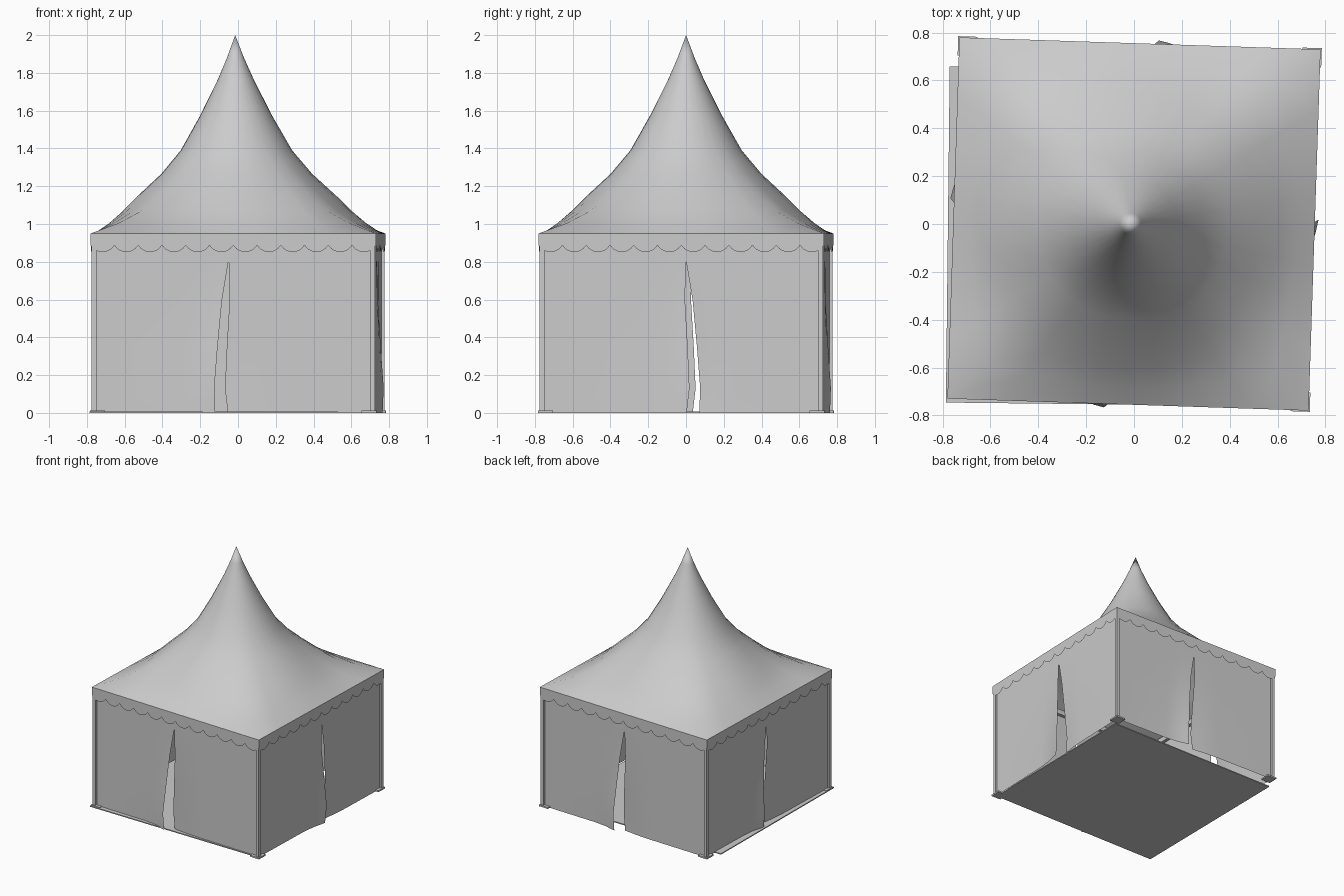
import bpy, math
from mathutils import Matrix, Vector

if "Cube" in bpy.data.objects:
    bpy.data.objects.remove(bpy.data.objects["Cube"], do_unlink=True)

canvas = bpy.data.materials.new("grey_canvas")
canvas.use_nodes = True
grey = (0.6, 0.6, 0.6, 1)
canvas.diffuse_color = grey
canvas.node_tree.nodes["Principled BSDF"].inputs["Base Color"].default_value = grey

TURN = Matrix.Rotation(math.radians(-1.9), 4, "Z")  # whole tent stands slightly turned
EAVE, WALL, EAVE_Z = 0.755, 0.735, 0.95


def make(name, verts, faces, matrix=TURN, smooth=True):
    mesh = bpy.data.meshes.new(name)
    mesh.from_pydata([matrix @ Vector(v) for v in verts], [], faces)
    mesh.materials.append(canvas)
    ob = bpy.data.objects.new(name, mesh)
    bpy.context.collection.objects.link(ob)
    if smooth:
        bpy.ops.object.select_all(action="DESELECT")
        ob.select_set(True)
        bpy.context.view_layer.objects.active = ob
        bpy.ops.object.shade_smooth_by_angle(angle=math.radians(35))
    return ob


def grid_faces(rows, cols, start=0):
    return [(start + r * cols + c, start + r * cols + c + 1,
             start + (r + 1) * cols + c + 1, start + (r + 1) * cols + c)
            for r in range(rows - 1) for c in range(cols - 1)]


def box(name, center, size, matrix=TURN):
    verts = [[center[i] + size[i] / 2 * s[i] for i in range(3)]
             for s in [(x, y, z) for z in (-1, 1) for x, y in ((-1, -1), (1, -1), (1, 1), (-1, 1))]]
    faces = [(3, 2, 1, 0), (4, 5, 6, 7)] + [(i, (i + 1) % 4, (i + 1) % 4 + 4, i + 4) for i in range(4)]
    return make(name, verts, faces, matrix, smooth=False)


# Peaked roof: square at the eave, blending to a round spire (radius, height, squareness)
profile = [(EAVE, EAVE_Z, 1), (0.68, 1.005, 0.65), (0.61, 1.065, 0.38), (0.53, 1.145, 0.2),
           (0.40, 1.265, 0.08), (0.295, 1.39, 0.03), (0.19, 1.575, 0), (0.095, 1.765, 0),
           (0.045, 1.88, 0)]
SEG = 32
verts, faces = [], []
for k, (radius, z, square) in enumerate(profile):
    for i in range(SEG):
        a = 2 * math.pi * i / SEG
        c, s = math.cos(a), math.sin(a)
        r = radius * (1 - square + square / max(abs(c), abs(s)))
        verts.append((r * c - 0.015 * k / len(profile), r * s, z))
for k in range(len(profile) - 1):
    for i in range(SEG):
        j = (i + 1) % SEG
        faces.append((k * SEG + i, k * SEG + j, (k + 1) * SEG + j, (k + 1) * SEG + i))
last = (len(profile) - 1) * SEG
verts.append((-0.015, 0, 2))
faces += [(last + i, last + (i + 1) % SEG, len(verts) - 1) for i in range(SEG)]
make("roof", verts, faces)


def valance(name, matrix):
    # Scalloped strip hanging from the eave
    lobes, steps = 12, 8
    n = lobes * steps + 1
    xs = [-EAVE + 2 * EAVE * i / (n - 1) for i in range(n)]
    low = [(x, -EAVE, 0.887 - 0.036 * abs(math.sin(math.pi * i / steps)) ** 0.7)
           for i, x in enumerate(xs)]
    make(name, low + [(x, -EAVE, EAVE_Z) for x in xs], grid_faces(2, n), matrix, smooth=False)


heights = (0, 0.13, 0.35, 0.6, 0.81, 0.93)
outer = (-0.07, -0.075, -0.058, -0.035, 0, 0)
inner = (-0.005, -0.02, -0.01, 0.005, 0, 0)
swell = (0.03, 0.035, 0.02, 0.005, 0, 0)
falloff = ((0, 1), (0.06, 0.75), (0.14, 0.3), (0.3, 0), (1, 0))


def wall(name, matrix, apex, flip):
    # Two canvas panels meeting above a loose slit
    left, right = (outer, inner) if flip > 0 else (inner, outer)
    verts, faces = [], []
    for side, edges, push in ((-1, left, 1), (1, right, -0.5)):
        start = len(verts)
        for z, edge, bulge in zip(heights, edges, swell):
            u = apex + flip * edge
            for t, f in falloff:
                verts.append((u + (side * WALL - u) * t, -WALL - push * bulge * f, z))
        panel = grid_faces(len(heights), len(falloff), start)
        faces += panel if side > 0 else [p[::-1] for p in panel]
    make(name, verts, faces, matrix)


sides = (("front", -0.025, 1), ("left", 0.024, -1), ("back", -0.004, 1), ("right", -0.007, 1))
for i, (side, apex, flip) in enumerate(sides):
    matrix = TURN @ Matrix.Rotation(i * math.pi / 2, 4, "Z")
    valance(side + "_valance", matrix)
    wall(side + "_wall", matrix, apex, flip)
    # Corner post with its foot plate, and the beam under the eave
    box(side + "_corner_post", (-0.738, -0.738, 0.465), (0.026, 0.026, 0.93), matrix)
    box(side + "_foot_plate", (-0.72, -0.72, 0.006), (0.08, 0.08, 0.012), matrix)
    box(side + "_eave_beam", (0, -0.715, 0.92), (1.43, 0.025, 0.04), matrix)

# Ground sheet, laid a little off centre
lay = Matrix.Translation((-0.033, -0.052, 0)) @ Matrix.Rotation(math.radians(-0.65), 4, "Z")
box("ground_sheet", (0, 0, 0.004), (1.49, 1.405, 0.008), lay)
